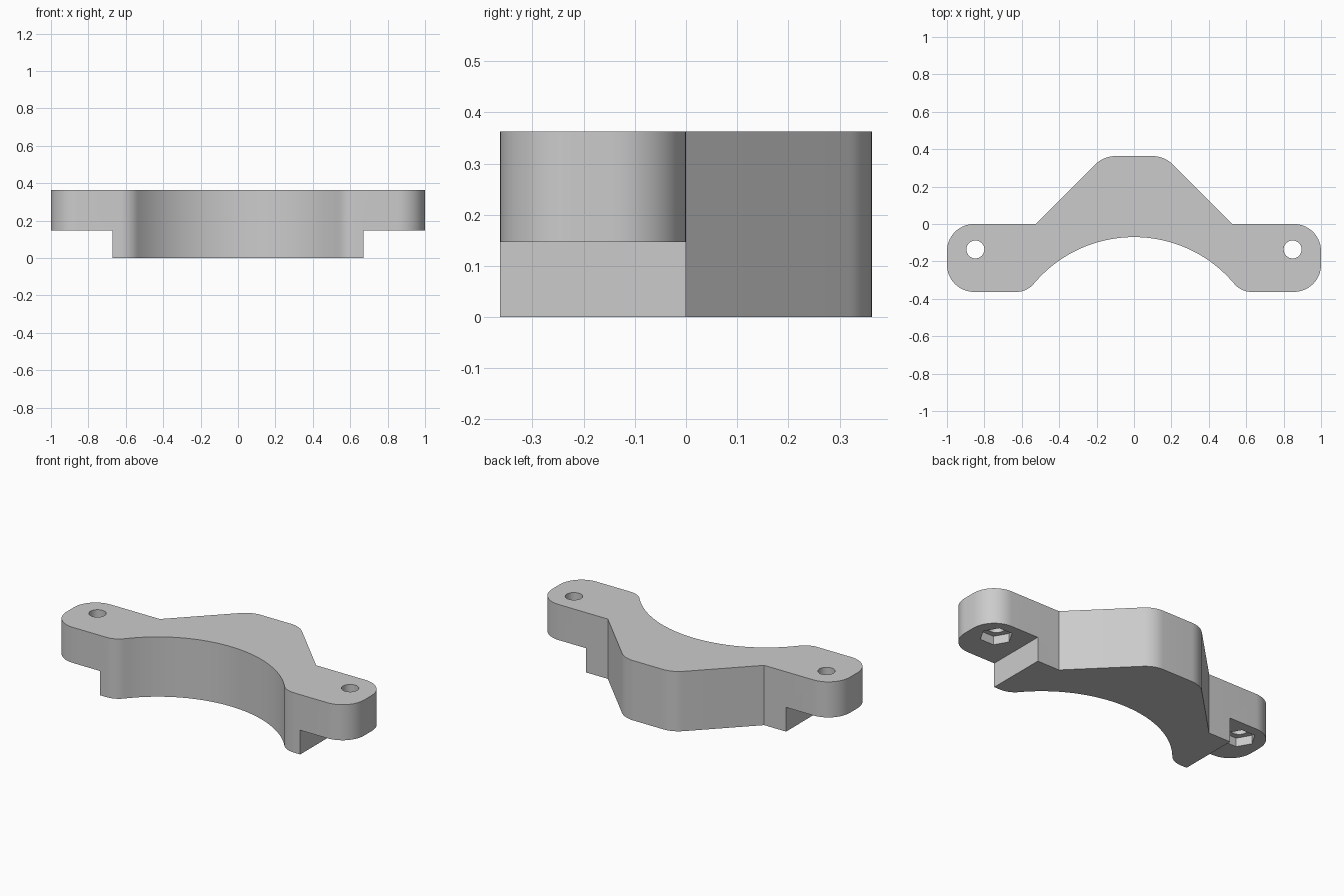
import bpy, bmesh
from math import sin, cos, radians, atan2, degrees, hypot, sqrt

if "Cube" in bpy.data.objects:
    bpy.data.objects.remove(bpy.data.objects["Cube"])

HEIGHT, STEP_Z, STEP_X = 0.363, 0.147, 0.672
FRONT, BACK = -0.363, 0.363
HOLE = (0.848, -0.136)

grey = bpy.data.materials.new("plain grey")
grey.use_nodes = True
grey.diffuse_color = (0.6, 0.6, 0.6, 1)
grey.node_tree.nodes["Principled BSDF"].inputs["Base Color"].default_value = (0.6, 0.6, 0.6, 1)


def arc(cx, cy, r, start, end, steps):
    """Points on an arc, angles in degrees."""
    angles = [radians(start + (end - start) * i / steps) for i in range(steps + 1)]
    return [(cx + r * cos(a), cy + r * sin(a)) for a in angles]


def prism(name, outline, z0, z1):
    """Extrude a closed outline from z0 to z1."""
    bm = bmesh.new()
    face = bm.faces.new([bm.verts.new((x, y, z0)) for x, y in outline])
    out = bmesh.ops.extrude_face_region(bm, geom=[face])
    top = [v for v in out["geom"] if isinstance(v, bmesh.types.BMVert)]
    bmesh.ops.translate(bm, verts=top, vec=(0, 0, z1 - z0))
    bmesh.ops.recalc_face_normals(bm, faces=bm.faces)
    mesh = bpy.data.meshes.new(name)
    bm.to_mesh(mesh)
    bm.free()
    mesh.materials.append(grey)
    obj = bpy.data.objects.new(name, mesh)
    bpy.context.collection.objects.link(obj)
    return obj


def cut(target, cutter):
    """Subtract a cutter and remove it."""
    bpy.context.view_layer.objects.active = target
    mod = target.modifiers.new("cut", "BOOLEAN")
    mod.operation, mod.solver, mod.object = "DIFFERENCE", "EXACT", cutter
    cutter.hide_render = True
    bpy.ops.object.modifier_apply(modifier=mod.name)
    bpy.data.objects.remove(cutter)


# Half outline, from the middle of the saddle arc round to the back
saddle_r, saddle_y, lip_r, ear_r, back_r = 0.70, -0.77, 0.12, 0.145, 0.15
lip_y = FRONT + lip_r
lip_x = sqrt((saddle_r + lip_r) ** 2 - (lip_y - saddle_y) ** 2)
lean = degrees(atan2(lip_y - saddle_y, lip_x))
half = arc(0, saddle_y, saddle_r, 90, lean, 24)
half += arc(lip_x, lip_y, lip_r, 180 + lean, 270, 10)[1:]
half += arc(1 - ear_r, FRONT + ear_r, ear_r, -90, 0, 14)
half += arc(1 - ear_r, -ear_r, ear_r, 0, 90, 14)
half.append((0.525, 0))
half += arc(0.1, BACK - back_r, back_r, 45, 90, 10)
outline = half + [(-x, y) for x, y in reversed(half[1:])]

bracket = prism("clamp_bracket", outline, 0, HEIGHT)

# Raised ears, nut pockets and bolt holes on both sides
for s in (-1, 1):
    step = [(s * STEP_X, -0.6), (s * 1.2, -0.6), (s * 1.2, 0.6), (s * STEP_X, 0.6)]
    cut(bracket, prism("step_cutter", step, -0.2, STEP_Z))
    x, y = s * HOLE[0], HOLE[1]
    cut(bracket, prism("nut_cutter", arc(x, y, 0.09, 0, 300, 5), 0.1, STEP_Z + 0.052))
    cut(bracket, prism("bolt_cutter", arc(x, y, 0.048, 0, 348.75, 31), 0.05, 0.5))

bpy.ops.object.select_all(action="DESELECT")
bracket.select_set(True)
bpy.context.view_layer.objects.active = bracket
bpy.ops.object.shade_smooth_by_angle(angle=radians(30))
